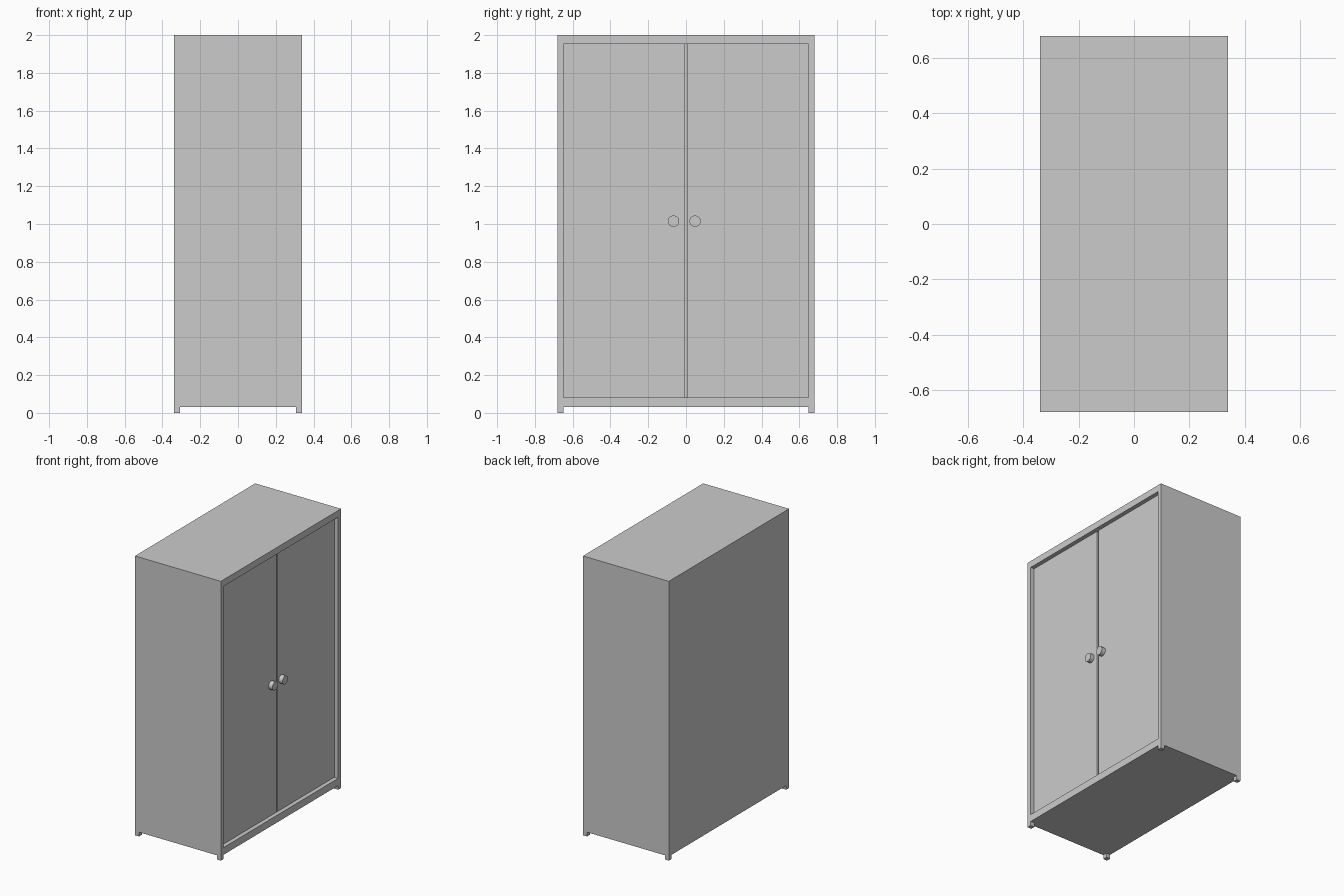
import bpy, bmesh, math

if "Cube" in bpy.data.objects:
    bpy.data.objects.remove(bpy.data.objects["Cube"])

HX, HY, H = 0.34, 0.68, 2.0      # half depth, half width, height
FOOT = 0.03                      # foot height / body underside
SIDE = 0.032                     # side wall thickness
Z0, Z1 = 0.082, 1.952            # door opening bottom / top
DOOR_X = HX - 0.03               # recessed door face


def finish(name, bm):
    me = bpy.data.meshes.new(name)
    bmesh.ops.recalc_face_normals(bm, faces=bm.faces)
    bm.to_mesh(me)
    bm.free()
    ob = bpy.data.objects.new(name, me)
    bpy.context.collection.objects.link(ob)
    return ob


def box_bm(x0, x1, y0, y1, z0, z1):
    bm = bmesh.new()
    bmesh.ops.create_cube(bm, size=1)
    for v in bm.verts:
        v.co = (x1 if v.co.x > 0 else x0,
                y1 if v.co.y > 0 else y0,
                z1 if v.co.z > 0 else z0)
    return bm


# Carcass: one hollow box, open on the +x side
bm = box_bm(-HX, HX, -HY, HY, FOOT, H)
bm.normal_update()
front = max(bm.faces, key=lambda f: f.normal.x)
bmesh.ops.inset_region(bm, faces=[front], thickness=0.03)
zmid = H / 2
for v in front.verts:
    v.co.y = math.copysign(HY - SIDE, v.co.y)
    v.co.z = Z1 if v.co.z > zmid else Z0
new = bmesh.ops.extrude_face_region(bm, geom=[front])["geom"]
for v in [g for g in new if isinstance(g, bmesh.types.BMVert)]:
    v.co.x = -HX + 0.03
if front.is_valid:
    bmesh.ops.delete(bm, geom=[front], context="FACES_ONLY")
finish("cabinet_body", bm)

# Doors with a narrow gap between them, and a round knob on each
doors = {"left": (-HY + SIDE, -0.008, -0.066),
         "right": (0.005, HY - SIDE, 0.048)}
for side, (y0, y1, knob_y) in doors.items():
    finish(side + "_door", box_bm(DOOR_X - 0.03, DOOR_X, y0, y1, Z0, Z1))
    bpy.ops.mesh.primitive_cylinder_add(
        vertices=32, radius=0.03, depth=0.03,
        location=(DOOR_X + 0.015, knob_y, 1.015),
        rotation=(0, math.pi / 2, 0))
    bpy.context.object.name = side + "_knob"
    bpy.ops.object.shade_smooth_by_angle()

# Four small square feet flush with the corners
for xn, sx in (("back", -1), ("front", 1)):
    for yn, sy in (("left", -1), ("right", 1)):
        xs = sorted((sx * HX, sx * (HX - SIDE)))
        ys = sorted((sy * HY, sy * (HY - SIDE)))
        finish(f"{xn}_{yn}_foot", box_bm(*xs, *ys, 0, FOOT))
